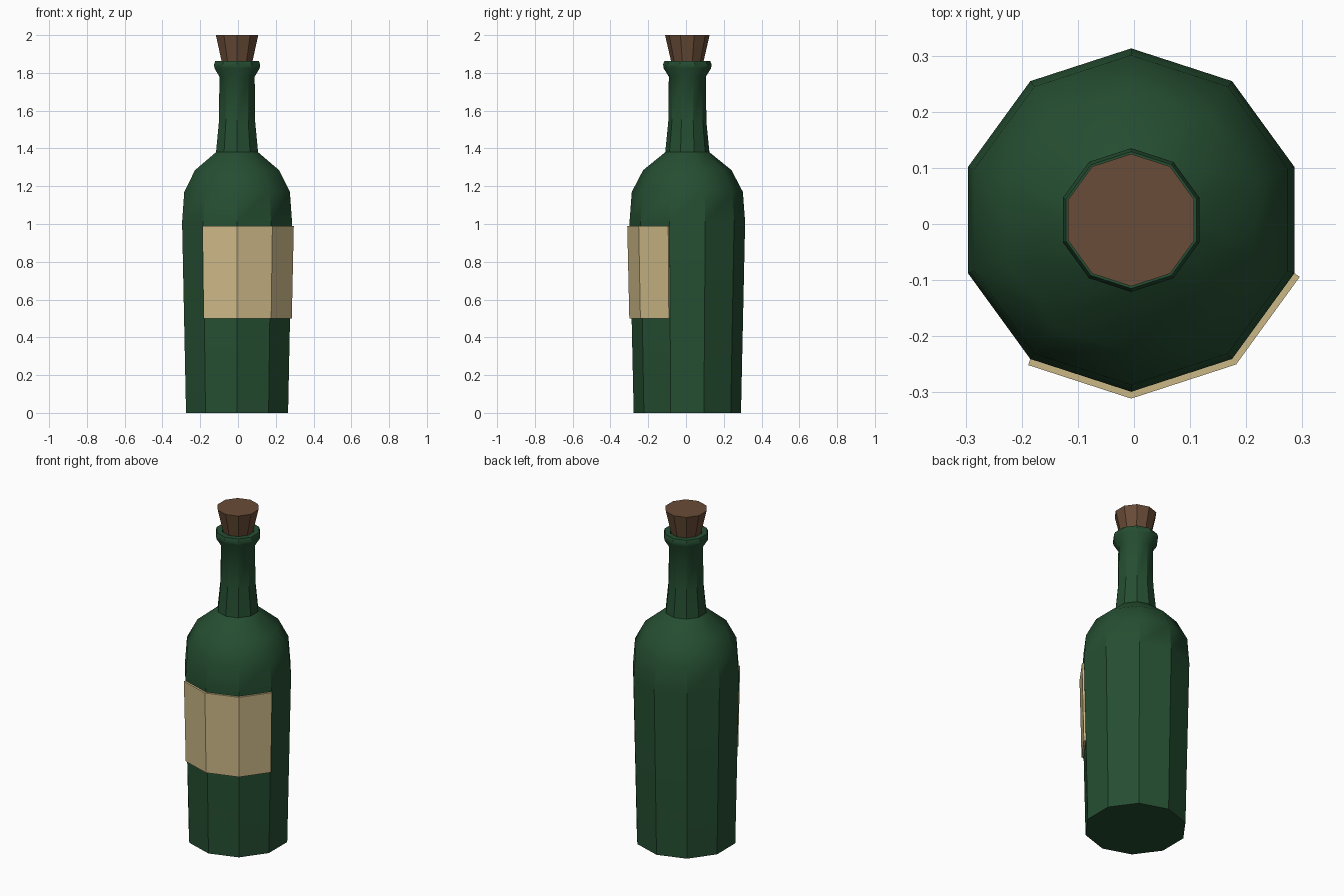
import bpy, bmesh
from math import cos, sin, radians

cube = bpy.data.objects.get("Cube")
if cube:
    bpy.data.objects.remove(cube, do_unlink=True)

CENTRE = (-0.005, 0.007)
SIDES = 10


def material(name, rgb):
    m = bpy.data.materials.new(name)
    m.use_nodes = True
    m.diffuse_color = (*rgb, 1)
    m.node_tree.nodes["Principled BSDF"].inputs["Base Color"].default_value = (*rgb, 1)
    return m


def lathe(name, profile, mat, first=0, count=SIDES, angle=34):
    """Sweep (radius, height) points around the axis; a full turn is capped."""
    full = count == SIDES
    bm = bmesh.new()
    rings = []
    for r, z in profile:
        angles = [radians(-90 + 360 / SIDES * (first + i))
                  for i in range(count if full else count + 1)]
        rings.append([bm.verts.new((r * cos(a), r * sin(a), z)) for a in angles])
    for low, high in zip(rings, rings[1:]):
        for i in range(count):
            j = (i + 1) % len(low)
            bm.faces.new((low[i], low[j], high[j], high[i]))
    if full:
        bm.faces.new(rings[0][::-1])
        bm.faces.new(rings[-1])
    mesh = bpy.data.meshes.new(name)
    bm.to_mesh(mesh)
    bm.free()
    mesh.materials.append(mat)
    obj = bpy.data.objects.new(name, mesh)
    obj.location = (*CENTRE, 0)
    bpy.context.collection.objects.link(obj)
    bpy.ops.object.select_all(action='DESELECT')
    obj.select_set(True)
    bpy.context.view_layer.objects.active = obj
    bpy.ops.object.shade_smooth_by_angle(angle=radians(angle))
    return obj


green = material("bottle green glass", (0.0185, 0.076, 0.031))
brown = material("cork brown", (0.141, 0.072, 0.038))
cream = material("label cream", (0.61, 0.485, 0.243))

# Glass: body, shoulder, neck, flared lip and the mouth recess
lathe("bottle", [
    (0.284, 0), (0.306, 1.01), (0.294, 1.17), (0.234, 1.285), (0.117, 1.38),
    (0.101, 1.54), (0.098, 1.78), (0.126, 1.825), (0.128, 1.845),
    (0.122, 1.862), (0.09, 1.862), (0.08, 1.80),
], green)

# Tapered cork
lathe("cork", [(0.074, 1.81), (0.118, 2.0)], brown)

# Paper label wrapped over three facets, following the taper of the body
label = lathe("label", [(0.295, 0.5), (0.306, 0.99)], cream, first=-1, count=3, angle=30)
paper = label.modifiers.new("paper thickness", 'SOLIDIFY')
paper.thickness = 0.0115
paper.offset = 1
paper.use_even_offset = True
label.data.shade_flat()
